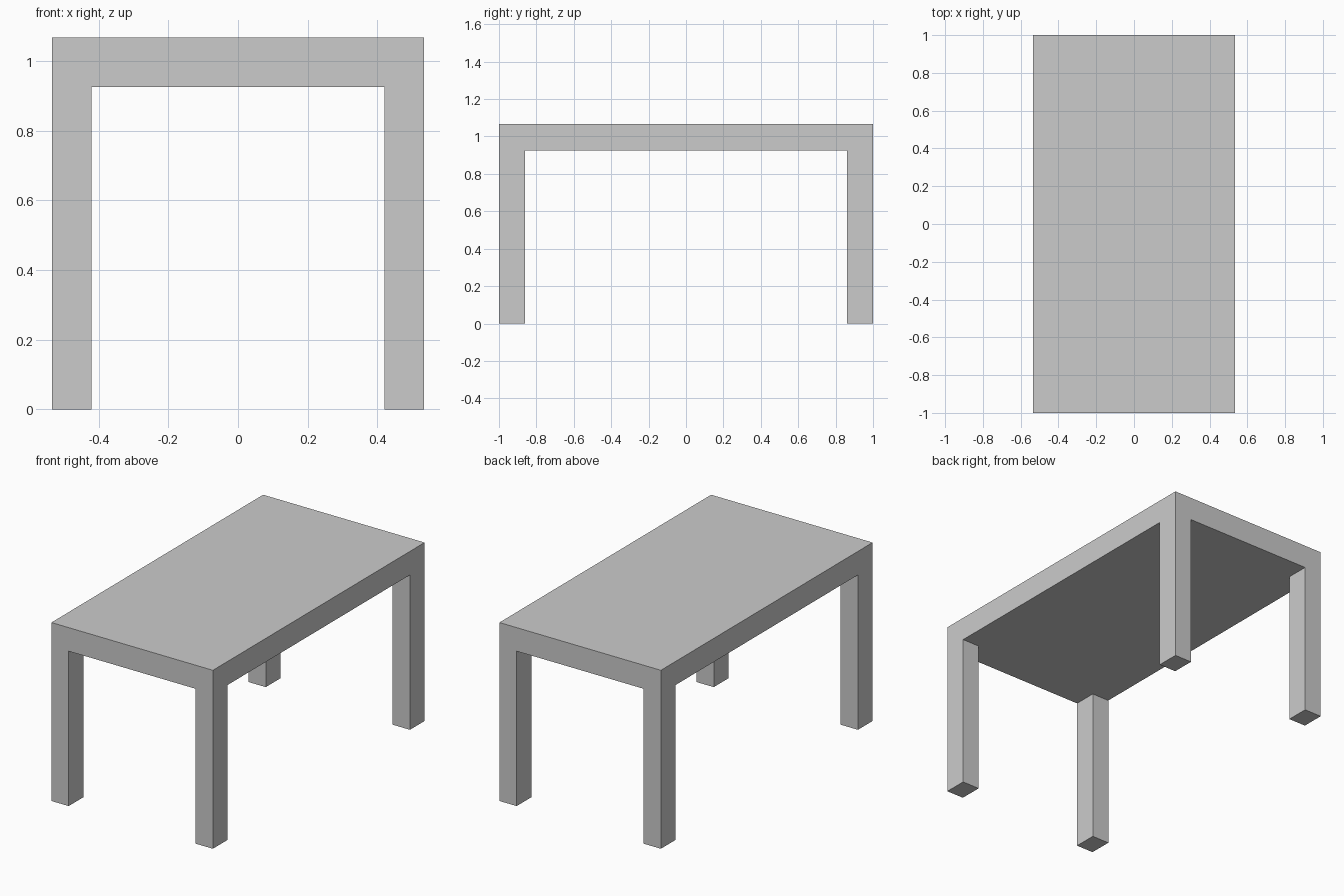
import bpy, bmesh
from mathutils import Matrix, Vector

if "Cube" in bpy.data.objects:
    bpy.data.objects.remove(bpy.data.objects["Cube"])

HALF_X, HALF_Y = 0.534, 1.0          # tabletop half sizes
INNER_X, INNER_Y = 0.42, 0.862       # inner faces of the legs
TOP, UNDER = 1.067, 0.926            # tabletop upper and lower heights

bm = bmesh.new()

# Tabletop: thick slab
size = Matrix.Diagonal((2 * HALF_X, 2 * HALF_Y, TOP - UNDER, 1))
bmesh.ops.create_cube(bm, size=1, matrix=Matrix.Translation((0, 0, (TOP + UNDER) / 2)) @ size)

# Loop cuts marking out the leg corners
for side in (-1, 1):
    for co, no in (((side * INNER_X, 0, 0), (1, 0, 0)), ((0, side * INNER_Y, 0), (0, 1, 0))):
        bmesh.ops.bisect_plane(bm, geom=bm.verts[:] + bm.edges[:] + bm.faces[:],
                               plane_co=co, plane_no=no)

# Legs: the four corner faces of the underside extruded to the floor
bm.normal_update()
corners = []
for f in bm.faces:
    c = f.calc_center_median()
    if f.normal.z < -0.9 and abs(c.x) > INNER_X and abs(c.y) > INNER_Y:
        corners.append(f)
feet = bmesh.ops.extrude_discrete_faces(bm, faces=corners)["faces"]
bmesh.ops.translate(bm, verts=[v for f in feet for v in f.verts], vec=Vector((0, 0, -UNDER)))
bmesh.ops.recalc_face_normals(bm, faces=bm.faces[:])

mesh = bpy.data.meshes.new("table")
bm.to_mesh(mesh)
bm.free()
bpy.context.collection.objects.link(bpy.data.objects.new("table", mesh))
